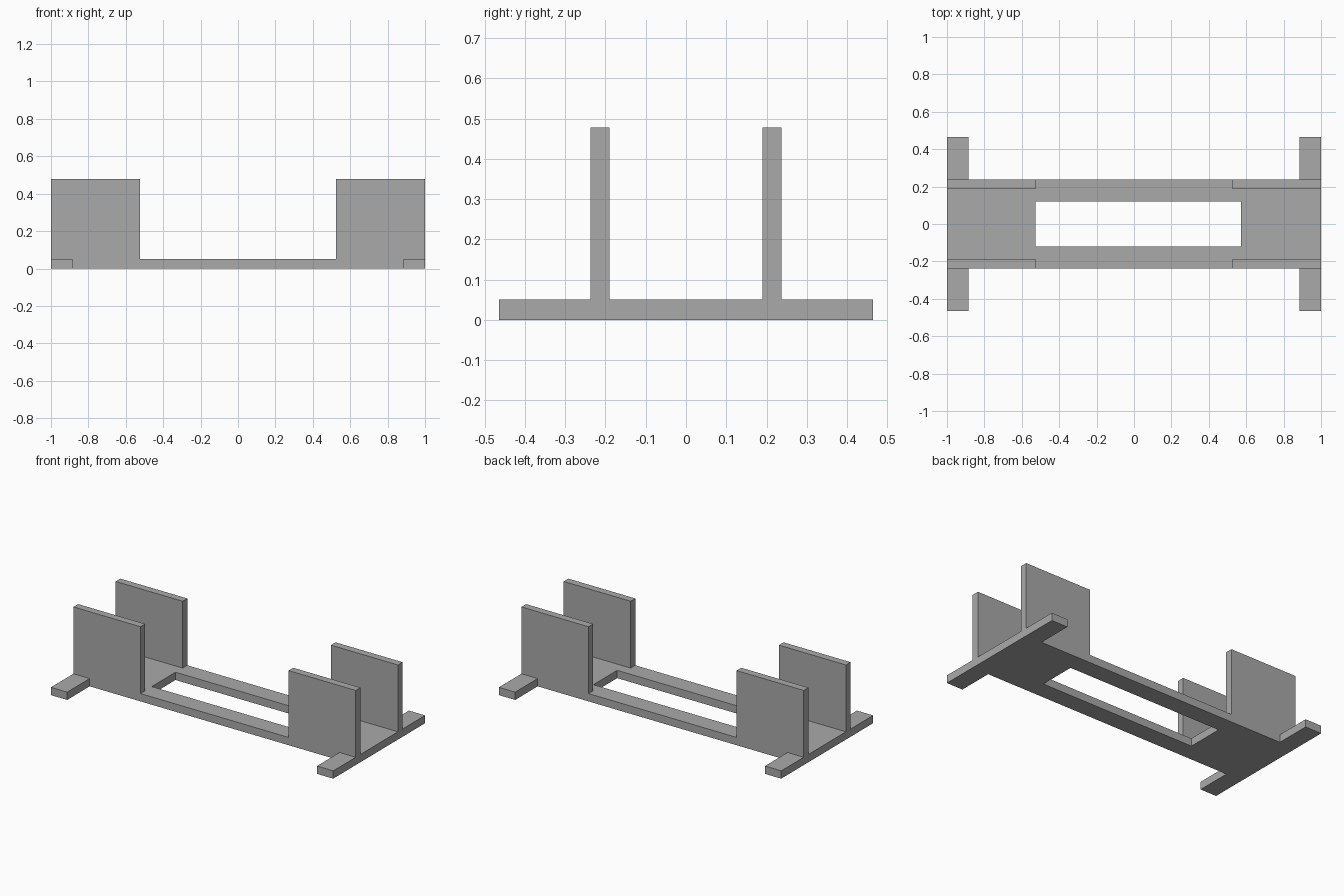
import bpy
import bmesh

cube = bpy.data.objects.get("Cube")
if cube:
    bpy.data.objects.remove(cube, do_unlink=True)

BASE_T = 0.05       # base thickness
TOP = 0.478         # top of the upright panels
HALF_W = 0.237      # half depth of the base plate
FOOT_Y = 0.465      # reach of the feet
FOOT_X = 0.885      # inner edge of the feet
PANEL_X = 0.525     # inner edge of the panels
PANEL_Y = 0.19      # inner face of the panels
SLOT = (-0.527, 0.572, 0.12)  # left edge, right edge, half depth

grey = bpy.data.materials.new("plain grey")
grey.use_nodes = True
colour = (0.4, 0.4, 0.4, 1.0)
grey.diffuse_color = colour
grey.node_tree.nodes["Principled BSDF"].inputs["Base Color"].default_value = colour


def finish(bm, name):
    bmesh.ops.recalc_face_normals(bm, faces=bm.faces)
    mesh = bpy.data.meshes.new(name)
    bm.to_mesh(mesh)
    bm.free()
    mesh.materials.append(grey)
    obj = bpy.data.objects.new(name, mesh)
    bpy.context.collection.objects.link(obj)
    return obj


def slab(name, xs, ys, z, height, keep=lambda x, y: True):
    """Extrude the grid cells whose centres pass the keep rule."""
    bm = bmesh.new()
    verts = {(x, y): bm.verts.new((x, y, z)) for x in xs for y in ys}
    for x0, x1 in zip(xs, xs[1:]):
        for y0, y1 in zip(ys, ys[1:]):
            if keep((x0 + x1) / 2, (y0 + y1) / 2):
                bm.faces.new([verts[c] for c in
                              ((x0, y0), (x1, y0), (x1, y1), (x0, y1))])
    bmesh.ops.delete(bm, geom=[v for v in bm.verts if not v.link_faces],
                     context='VERTS')
    top = bmesh.ops.extrude_face_region(bm, geom=bm.faces[:])["geom"]
    bmesh.ops.translate(bm, vec=(0, 0, height),
                        verts=[g for g in top if isinstance(g, bmesh.types.BMVert)])
    return finish(bm, name)


def in_base(x, y):
    in_slot = SLOT[0] < x < SLOT[1] and abs(y) < SLOT[2]
    return (abs(y) < HALF_W and not in_slot) or abs(x) > FOOT_X


# Base plate with its long slot and four corner feet
slab("base_plate",
     [-1, -FOOT_X, SLOT[0], SLOT[1], FOOT_X, 1],
     [-FOOT_Y, -HALF_W, -SLOT[2], SLOT[2], HALF_W, FOOT_Y],
     0, BASE_T, in_base)

# Four upright panels
for side, sx in (("left", 1), ("right", -1)):
    for end, sy in (("front", -1), ("back", 1)):
        slab(f"{end}_{side}_panel",
             sorted((sx * PANEL_X, sx)),
             sorted((sy * PANEL_Y, sy * HALF_W)),
             BASE_T, TOP - BASE_T)
